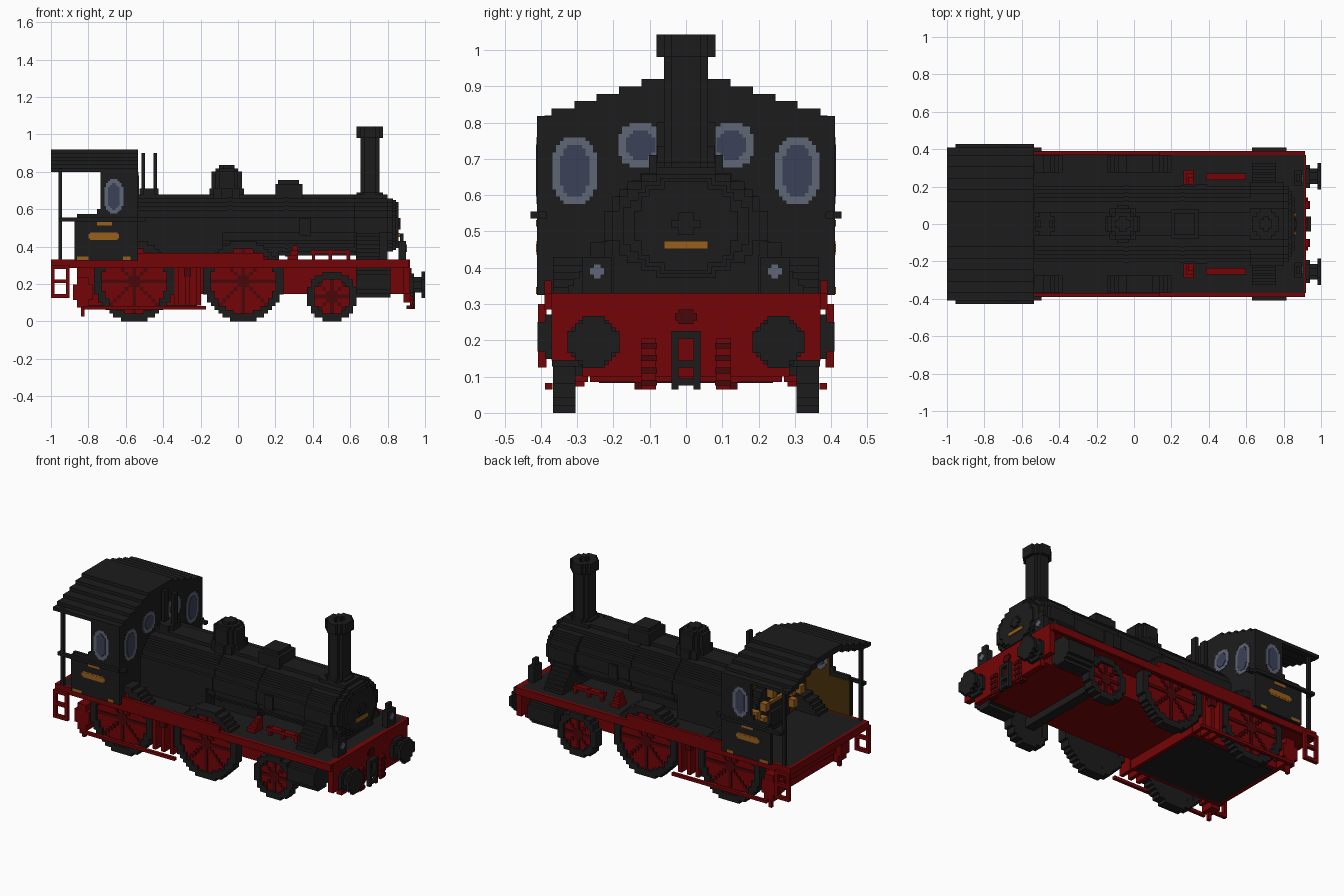
import bpy, bmesh, math
from mathutils import Vector, Matrix

if "Cube" in bpy.data.objects:
    bpy.data.objects.remove(bpy.data.objects["Cube"])

V = 0.0204  # block size of the stepped style
F = V / 2   # fine block size for small details


def material(name, r, g, b):
    m = bpy.data.materials.new(name)
    m.diffuse_color = (r, g, b, 1)
    m.use_nodes = True
    m.node_tree.nodes["Principled BSDF"].inputs["Base Color"].default_value = m.diffuse_color
    return m


BLACK = material("soot_black", .0118, .0118, .0118)
RED = material("frame_red", .178, .0015, .002)
DARK_RED = material("dark_red", .065, .002, .003)
RIM = material("window_rim", .118, .132, .182)
GLASS = material("window_glass", .043, .052, .098)
BRASS = material("brass", .31, .115, .012)
BROWN = material("cab_brown", .06, .028, .003)


def finish(bm, name, mat, mirror):
    if mirror:
        g = bmesh.ops.duplicate(bm, geom=bm.verts[:] + bm.edges[:] + bm.faces[:])["geom"]
        vs = [v for v in g if isinstance(v, bmesh.types.BMVert)]
        bmesh.ops.scale(bm, vec=(1, -1, 1), verts=vs)
    bmesh.ops.recalc_face_normals(bm, faces=bm.faces[:])
    me = bpy.data.meshes.new(name)
    bm.to_mesh(me)
    bm.free()
    me.materials.append(mat)
    ob = bpy.data.objects.new(name, me)
    bpy.context.collection.objects.link(ob)
    return ob


def box(name, mat, x, y, z, mirror=False):
    bm = bmesh.new()
    size = [b - a for a, b in (x, y, z)]
    mid = [(a + b) / 2 for a, b in (x, y, z)]
    bmesh.ops.create_cube(bm, size=1, matrix=Matrix.Translation(mid) @ Matrix.Diagonal((*size, 1)))
    return finish(bm, name, mat, mirror)


def ellipse(nu, nv, p=2):
    return lambda i, j: abs(2 * i / nu) ** p + abs(2 * j / nv) ** p <= 1


def ring(nu, nv, t):
    o, n = ellipse(nu, nv), ellipse(nu - 2 * t, nv - 2 * t)
    return lambda i, j: o(i, j) and not n(i, j)


def prism(name, mat, axis, span, centre, n, inside=None, mirror=False, v=V):
    """Stepped outline of n blocks, extruded along an axis over span."""
    inside = inside or ellipse(*n)
    bm, verts = bmesh.new(), {}

    def place(a, u, w):
        return Vector({"x": (a, u, w), "y": (u, a, w), "z": (u, w, a)}[axis])

    def corner(i, j):
        if (i, j) not in verts:
            verts[i, j] = bm.verts.new(place(span[0], centre[0] + (i - n[0] / 2) * v,
                                             centre[1] + (j - n[1] / 2) * v))
        return verts[i, j]

    for i in range(n[0]):
        for j in range(n[1]):
            if inside(i + .5 - n[0] / 2, j + .5 - n[1] / 2):
                bm.faces.new([corner(i, j), corner(i + 1, j), corner(i + 1, j + 1), corner(i, j + 1)])
    top = bmesh.ops.extrude_face_region(bm, geom=bm.faces[:])["geom"]
    bmesh.ops.translate(bm, vec=place(span[1] - span[0], 0, 0),
                        verts=[g for g in top if isinstance(g, bmesh.types.BMVert)])
    bmesh.ops.recalc_face_normals(bm, faces=bm.faces[:])
    bmesh.ops.dissolve_limit(bm, angle_limit=.02, verts=bm.verts[:], edges=bm.edges[:])
    return finish(bm, name, mat, mirror)


# Footplate, valances and frame
box("footplate", BLACK, (-.995, .91), (-.37, .37), (.31, .33))
box("footplate_underside", RED, (-.995, .91), (-.37, .37), (.29, .31))
box("valance", RED, (-1, .915), (.37, .39), (.285, .33), True)
box("raised_valance", RED, (-.55, .14), (.37, .39), (.33, .365), True)
box("rear_edge", RED, (-1, -.98), (-.39, .39), (.285, .33))
box("main_frame", RED, (-.86, .89), (-.26, .26), (.145, .30))
box("ashpan", RED, (-.84, -.2), (-.265, .265), (.085, .15))
box("ashpan_bottom", BLACK, (-.81, -.22), (-.24, .24), (.082, .086))
box("front_beam", RED, (.885, .92), (-.37, .37), (.145, .33))
box("front_beam_lower", RED, (.885, .92), (-.285, .285), (.10, .15))

# Wheels with spokes, hubs and axles
for label, x, d in (("rear", -.555, 21), ("driving", .028, 21), ("leading", .502, 13)):
    z, core = d * V / 2, d - 4
    prism(label + "_tyre", BLACK, "y", (.305, .367), (x, z), (d, d), ring(d, d, 2), True)
    prism(label + "_wheel_back", BLACK, "y", (.307, .318), (x, z), (core, core), None, True)
    prism(label + "_wheel_disc", RED, "y", (.318, .352), (x, z), (core, core), None, True)

    def spokes(i, j, r=core / 2):
        a = math.atan2(j, i)
        h = math.hypot(i, j)
        return h < r and (h < 2 or abs(math.sin(4 * a)) * h < 1.3)
    prism(label + "_spokes", DARK_RED, "y", (.35, .358), (x, z), (core, core), spokes, True)
    box(label + "_axle", BLACK, (x - .03, x + .03), (-.31, .31), (z - .03, z + .03))

# Wheel splashers above the footplate
for label, x in (("rear", -.555), ("driving", .028)):
    prism(label + "_splasher", BLACK, "y", (.275, .335), (x, .214), (21, 21),
          lambda i, j: j > 5 and math.hypot(i, j) < 10.5, True)

# Brake gear, hangers and cylinders
box("brake_rod", RED, (-.83, -.17), (.368, .388), (.064, .082), True)
box("brake_drop", RED, (-.84, -.82), (.33, .35), (.025, .10), True)
prism("rear_brake_block", RED, "y", (.28, .365), (-.83, .155), (5, 8), None, True)
for x in (-.33, -.27, -.21):
    box("hanger", RED, (x - .012, x + .012), (.27, .36), (.085, .3), True)
box("hanger_plate", DARK_RED, (-.29, -.25), (.34, .368), (.24, .31), True)
prism("steam_cylinder", BLACK, "x", (.63, .815), (.328, .21), (8, 8), None, True)

# Rear footsteps: two stacked open frames
for x in (-1, -.92):
    box("step_upright", RED, (x, x + .02), (.385, .408), (.125, .30), True)
for z in (.125, .205, .28):
    box("step_tread", RED, (-1, -.90), (.385, .408), (z, z + .02), True)

# Boiler and stepped smokebox, slightly wider than tall
BZ = .515
prism("boiler", BLACK, "x", (-.55, .63), (0, BZ), (20, 16))
prism("smokebox", BLACK, "x", (.62, .80), (0, BZ), (22, 16))
for x in (-.05, .25):
    prism("boiler_band", BLACK, "x", (x, x + .02), (0, BZ), (20, 16), None, False, V * 1.025)
for a, b, w, h in ((.80, .83, 20, 14), (.83, .845, 17, 13), (.845, .857, 14, 12)):
    prism("smokebox_front", BLACK, "x", (a, b), (0, BZ), (w, h))
box("door_handle_vertical", BLACK, (.857, .868), (-.02, .02), (.49, .552))
box("door_handle_bar", BLACK, (.857, .866), (-.04, .04), (.51, .53))
box("front_plate", BRASS, (.857, .866), (-.06, .06), (.452, .473))
for k in range(8):
    w = .325 - k * V * .75
    box("smokebox_saddle", BLACK, (.63, .76), (-w, w), (.33 + k * V, .33 + (k + 1) * V))
box("saddle_front", BLACK, (.76, .80), (-.2, .2), (.33, .45))
box("firebox", BLACK, (-.55, -.08), (-.204, .204), (.33, .50))
box("boiler_support", BLACK, (-.08, .22), (-.12, .12), (.32, .40))
box("boiler_pipe", BLACK, (.33, .39), (.18, .214), (.46, .55), True)

# Chimney
prism("chimney_base", BLACK, "z", (.66, .69), (.705, 0), (7, 8))
prism("chimney", BLACK, "z", (.66, .99), (.705, 0), (5, 6))
prism("chimney_cap", BLACK, "z", (.98, 1.042), (.705, 0), (7, 8), ring(7, 8, 2))

# Steam dome, sand box and safety valve
for a, b, d in ((.65, .71, 10), (.70, .80, 8), (.80, .818, 6), (.818, .835, 4)):
    prism("steam_dome", BLACK, "z", (a, b), (-.06, 0), (d - (d > 8), d))
box("sand_box", BLACK, (.20, .345), (-.08, .08), (.65, .735))
box("sand_box_lid", BLACK, (.215, .325), (-.06, .06), (.735, .757))
prism("valve_base", BLACK, "z", (.66, .71), (-.475, 0), (5, 6))
for x in (-.507, -.442):
    box("valve_post", BLACK, (x - .01, x + .01), (-.02, .02), (.70, .90))

# Red gear on the footplate
for k in range(3):
    box("lever_block", RED, (.265 + .012 * k, .32), (.21, .29 - .02 * k), (.33 + .025 * k, .355 + .025 * k), True)
box("link_rod", RED, (.385, .60), (.235, .27), (.36, .38), True)
for x in (.395, .485, .58):
    box("link_foot", RED, (x, x + .018), (.24, .265), (.33, .385), True)

# Lamps, buffers, coupling and hoses
box("lamp_body", BLACK, (.858, .897), (.205, .285), (.33, .43), True)
box("lamp_cap", BLACK, (.865, .885), (.225, .265), (.43, .47), True)
prism("lamp_glass", RIM, "x", (.897, .903), (.245, .39), (4, 4), None, True, F)
prism("buffer_shank", BLACK, "x", (.92, .98), (.255, .195), (4, 4), None, True)
prism("buffer_collar", BLACK, "x", (.92, .94), (.255, .195), (6, 6), None, True)
prism("buffer_head", BLACK, "x", (.98, 1), (.255, .195), (7, 7), None, True)
box("coupling_side", BLACK, (.92, .945), (.02, .04), (.065, .225), True)
for z in (.075, .125, .205):
    box("coupling_link", BLACK, (.92, .945), (-.02, .02), (z, z + .02))
prism("beam_badge", DARK_RED, "x", (.92, .928), (0, .265), (6, 4), ellipse(6, 4, 2.5), False, F)
box("brake_hose", RED, (.92, .935), (.082, .122), (.065, .205), True)
for k in range(4):
    box("hose_ring", DARK_RED, (.92, .942), (.08, .124), (.075 + k * .034, .091 + k * .034), True)
box("hose_end", DARK_RED, (.90, .93), (.10, .142), (.065, .085), True)

# Cab roof and front wall, stepping down from the ridge
edges = [0, .123, .185, .246, .307, .37, .41]
for k in range(6):
    y0, y1, top = edges[k], edges[k + 1], .92 - .0204 * k
    box("roof_step", BLACK, (-1, -.535), (y0, y1), (top - (.02 if k == 5 else .036), top), True)
    box("cab_front_wall", BLACK, (-.56, -.535), (y0, y1), (.33, top - .01), True)
    box("cab_front_lining", BROWN, (-.566, -.56), (y0, min(y1, .385)), (.33, top - .04), True)

# Cab sides, posts and rails
box("cab_side_low", BLACK, (-.875, -.535), (.388, .41), (.325, .555), True)
box("cab_side_ledge", BLACK, (-.86, -.535), (.388, .41), (.555, .575), True)
box("cab_side_high", BLACK, (-.735, -.535), (.388, .41), (.575, .81), True)
box("cab_side_curve", BLACK, (-.755, -.735), (.388, .41), (.575, .60), True)
box("cab_side_lining", BROWN, (-.87, -.56), (.381, .388), (.33, .55), True)
box("cab_side_lining_high", BROWN, (-.73, -.56), (.381, .388), (.55, .80), True)
box("rear_post", BLACK, (-.96, -.94), (.37, .39), (.33, .82), True)
box("hand_rail", BLACK, (-.955, -.535), (.408, .428), (.535, .555), True)
box("hand_rail_bracket", BLACK, (-.955, -.935), (.38, .41), (.535, .555), True)
box("hand_rail_end", BLACK, (-.535, -.495), (.385, .408), (.535, .555), True)

# Cab windows: pale rounded rims around dark panes
for label, c, n in (("outer", (.307, .667), (12, 18)), ("inner", (.125, .738), (12, 12))):
    prism(label + "_window_rim", RIM, "x", (-.57, -.531), c, n, ellipse(*n, 2.5), True, F)
    m = (n[0] - 4, n[1] - 4)
    prism(label + "_window_glass", GLASS, "x", (-.573, -.528), c, m, ellipse(*m, 2.5), True, F)
prism("side_window_rim", RIM, "y", (.378, .412), (-.664, .668), (10, 18), ellipse(10, 18, 2.5), True, F)
prism("side_window_glass", GLASS, "y", (.375, .414), (-.664, .668), (6, 14), ellipse(6, 14, 2.5), True, F)

# Brass plates on the cab sides
box("number_plate", BRASS, (-.79, -.645), (.41, .412), (.435, .474), True)
for x0, x1, z0, z1 in ((-.80, -.635, .444, .466), (-.755, -.675, .513, .532),
                       (-.86, -.80, .328, .347), (-.615, -.575, .328, .347)):
    box("side_plate", BRASS, (x0, x1), (.41, .413), (z0, z1), True)

# Cab interior: backhead with brass fittings
prism("backhead", BLACK, "x", (-.62, -.56), (0, .49), (18, 16))
box("fire_door", BLACK, (-.64, -.62), (-.07, .07), (.37, .46))
for y, z in ((.06, .58), (.13, .52), (.15, .44), (.22, .50)):
    box("valve_fitting", BRASS, (-.66, -.565), (y - .02, y + .02), (z - .02, z + .03), True)
box("regulator", BRASS, (-.66, -.64), (-.10, .10), (.53, .55))
box("gauge_pipe", BRASS, (-.60, -.565), (.05, .07), (.60, .72), True)
